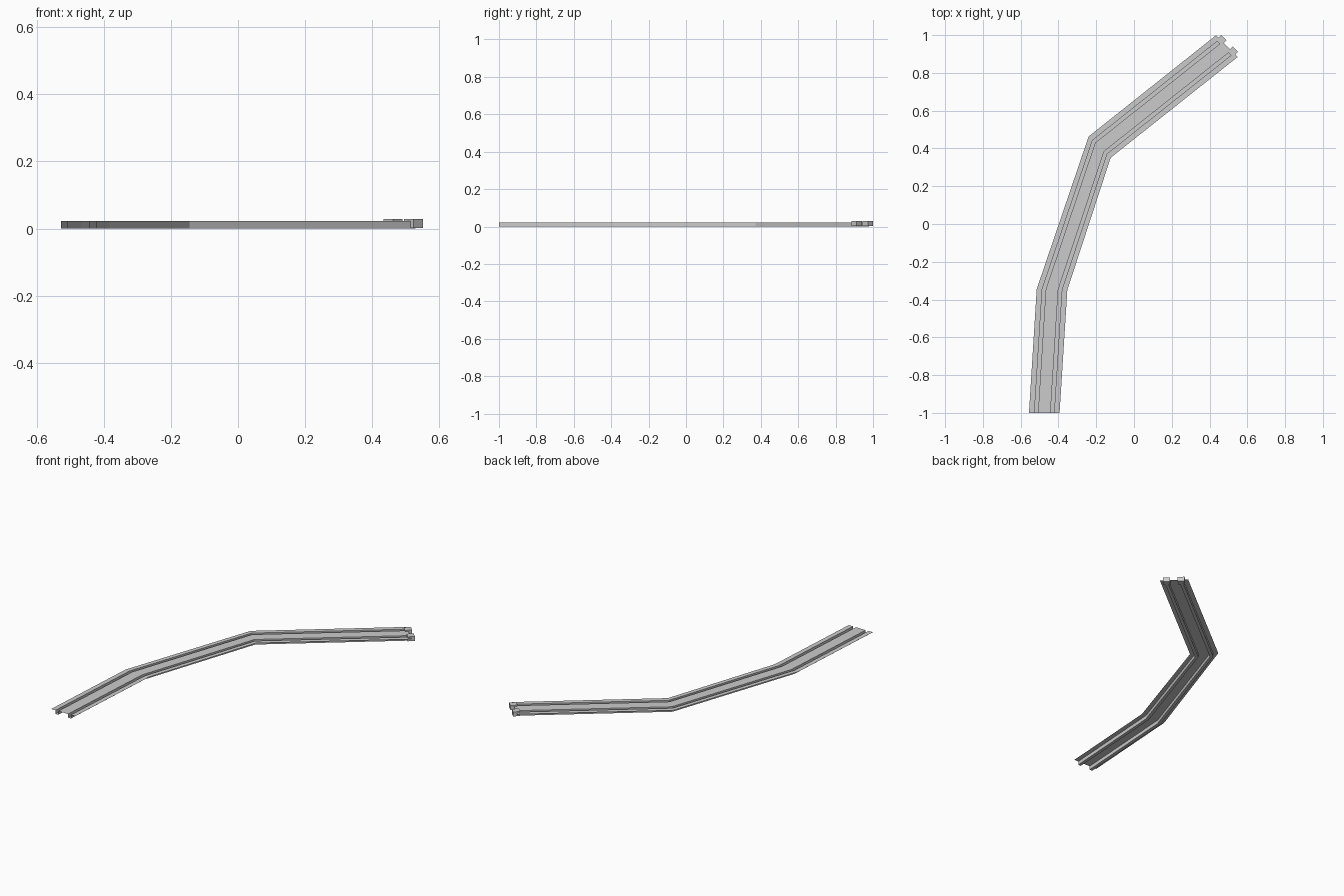
import bpy, bmesh, math
from mathutils import Vector

if "Cube" in bpy.data.objects:
    bpy.data.objects.remove(bpy.data.objects["Cube"])

def material(name, v):
    m = bpy.data.materials.new(name)
    m.diffuse_color = (v, v, v, 1)
    m.use_nodes = True
    m.node_tree.nodes["Principled BSDF"].inputs["Base Color"].default_value = m.diffuse_color
    return m

grey = material("track grey", 0.6)

def finish(name, bm):
    me = bpy.data.meshes.new(name)
    bm.to_mesh(me)
    bm.free()
    me.materials.append(grey)
    ob = bpy.data.objects.new(name, me)
    bpy.context.collection.objects.link(ob)
    return ob

TOP = 0.022          # height of the flat deck
GROOVE, HALF = 0.0425, 0.0095   # groove offset and half width
EDGE = 0.081

# stations along the bend: x, y, heading in degrees
stations = [(-0.475, -1.0, 90), (-0.434, -0.347, 88),
            (-0.182, 0.407, 46), (0.492, 0.942, 45)]

# open sheet profile: flat deck folded down into two grooves
half = [(GROOVE - HALF, TOP), (GROOVE - HALF, 0), (GROOVE + HALF, 0),
        (GROOVE + HALF, TOP), (EDGE, TOP)]
profile = [(-u, z) for u, z in reversed(half)] + half

def place(station, u, z, along=0.0):
    x, y, a = station
    a = math.radians(a)
    return Vector((x + u * math.sin(a) + along * math.cos(a),
                   y - u * math.cos(a) + along * math.sin(a), z))

# grooved track bed
bm = bmesh.new()
rows = [[bm.verts.new(place(s, u, z)) for u, z in profile] for s in stations]
for r0, r1 in zip(rows, rows[1:]):
    for i in range(len(profile) - 1):
        bm.faces.new((r0[i], r0[i + 1], r1[i + 1], r1[i]))
finish("track_bed", bm)

# connector blocks straddling the far end of each groove
for side, name in ((-1, "left_connector"), (1, "right_connector")):
    bm = bmesh.new()
    bmesh.ops.create_cube(bm, size=1)
    for v in bm.verts:
        c = v.co.copy()
        v.co = place(stations[-1], side * GROOVE + c.x * 0.04,
                     0.0155 + c.z * 0.027, c.y * 0.04)
    bmesh.ops.recalc_face_normals(bm, faces=bm.faces)
    finish(name, bm)
